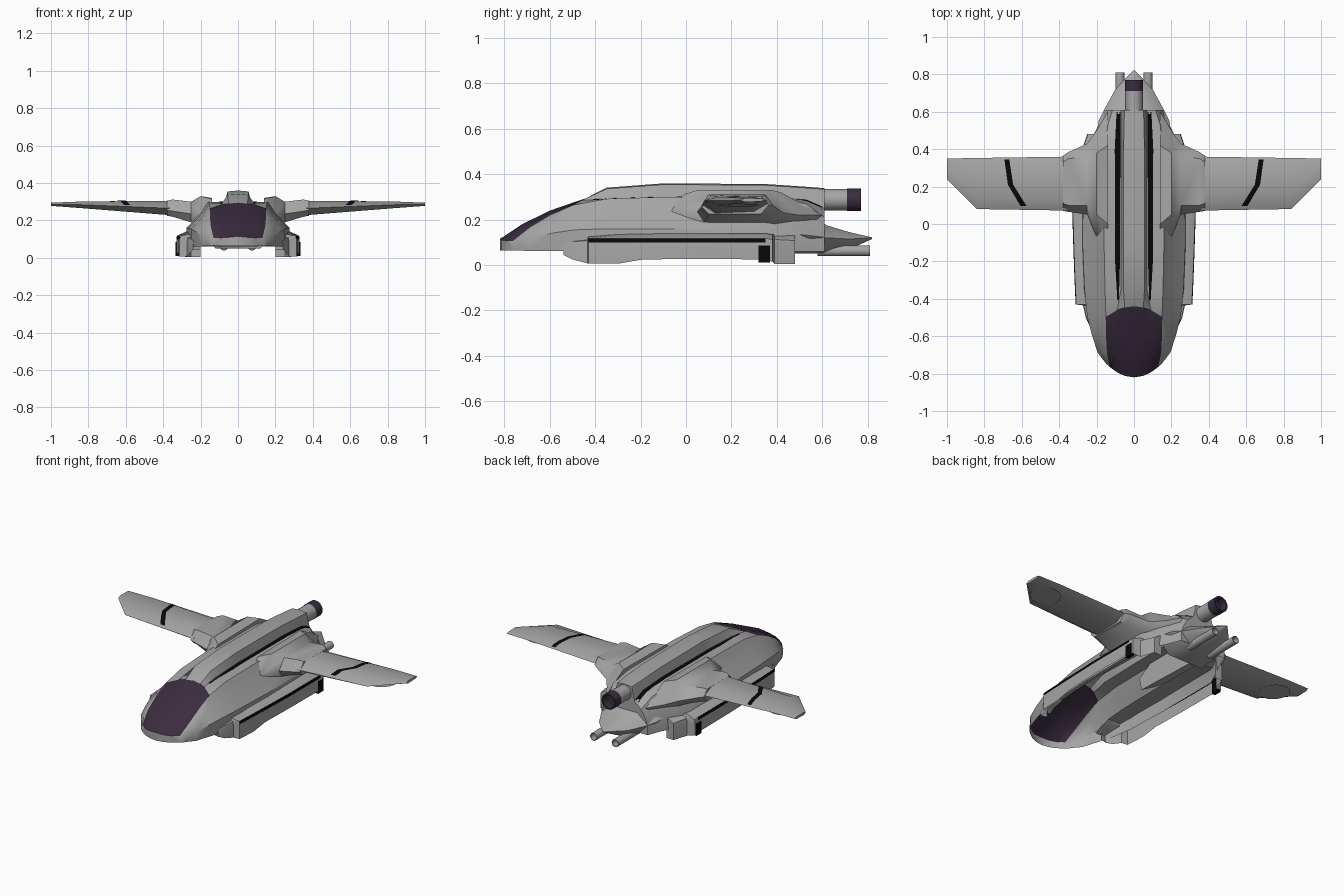
import bpy, bmesh, math
from mathutils import Vector
from mathutils.bvhtree import BVHTree

if "Cube" in bpy.data.objects:
    bpy.data.objects.remove(bpy.data.objects["Cube"])


def material(name, color):
    m = bpy.data.materials.new(name)
    m.diffuse_color = color
    m.use_nodes = True
    m.node_tree.nodes["Principled BSDF"].inputs["Base Color"].default_value = m.diffuse_color
    return m


GREY = material("hull_grey", (0.38, 0.38, 0.38, 1))
GLASS = material("dark_violet", (0.042, 0.025, 0.05, 1))
BLACK = material("black", (0.002, 0.002, 0.002, 1))


def finish(name, bm, mats=(GREY,), mirror=True, angle=30):
    """Turn a bmesh into a (mirrored) object with smooth shading by angle."""
    me = bpy.data.meshes.new(name)
    bm.to_mesh(me)
    bm.free()
    ob = bpy.data.objects.new(name, me)
    bpy.context.collection.objects.link(ob)
    for m in mats:
        me.materials.append(m)
    bpy.ops.object.select_all(action='DESELECT')
    ob.select_set(True)
    bpy.context.view_layer.objects.active = ob
    bpy.ops.object.shade_smooth_by_angle(angle=math.radians(angle))
    if mirror:
        mod = ob.modifiers.new("mirror", 'MIRROR')
        mod.merge_threshold = 0.0005
    return ob


def loft(name, rings, closed=False, caps=(), mat=GREY, painted=None, angle=35):
    """Skin a row of point rings; painted(i, j) picks faces for the material."""
    bm = bmesh.new()
    vs = [[bm.verts.new(p) for p in r] for r in rings]
    n = len(rings[0])
    for i in range(len(vs) - 1):
        for j in range(n if closed else n - 1):
            k = (j + 1) % n
            f = bm.faces.new((vs[i][j], vs[i][k], vs[i + 1][k], vs[i + 1][j]))
            if painted and painted(i, j):
                f.material_index = 1
    for c in caps:
        bm.faces.new(vs[c])
    bmesh.ops.remove_doubles(bm, verts=bm.verts, dist=0.0002)
    bmesh.ops.recalc_face_normals(bm, faces=bm.faces)
    tree = BVHTree.FromBMesh(bm)
    finish(name, bm, (GREY, mat), angle=angle)
    return tree


def drape(name, path, widths, tree, steps=12):
    """Black ribbon laid onto a surface from above."""
    bm = bmesh.new()
    prev = None
    for a in range(len(path) - 1):
        for s in range(steps + 1):
            t = s / steps
            x, y = (path[a][c] * (1 - t) + path[a + 1][c] * t for c in (0, 1))
            w = widths[a] * (1 - t) + widths[a + 1] * t
            row = []
            for dx in (-w / 2, w / 2):
                hit = tree.ray_cast(Vector((x + dx, y, 2)), Vector((0, 0, -1)))[0]
                if hit:
                    row.append(bm.verts.new(hit + Vector((0, 0, 0.003))))
            if prev and len(row) == 2:
                bm.faces.new((prev[0], prev[1], row[1], row[0]))
            prev = row if len(row) == 2 else None
    bmesh.ops.recalc_face_normals(bm, faces=bm.faces)
    if sum(f.normal.z for f in bm.faces) < 0:
        bmesh.ops.reverse_faces(bm, faces=bm.faces)
    finish(name, bm, (BLACK,))


def tube(name, x, z, r, y0, y1, mat=GREY, mirror=False, depth=0.05, sides=16):
    """Pipe along y with a hollow rear end."""
    bm = bmesh.new()
    prof = [(r, y0), (r, y1), (r * 0.82, y1), (r * 0.82, y1 - depth), (0.0005, y1 - depth)]
    rings = [[bm.verts.new((x + q * math.cos(2 * math.pi * i / sides), y,
                            z + q * math.sin(2 * math.pi * i / sides)))
              for i in range(sides)] for q, y in prof]
    for a, b in zip(rings, rings[1:]):
        for i in range(sides):
            k = (i + 1) % sides
            bm.faces.new((a[i], a[k], b[k], b[i]))
    bmesh.ops.recalc_face_normals(bm, faces=bm.faces)
    finish(name, bm, (mat,), mirror)


def box(name, loc, size, mat):
    bm = bmesh.new()
    bmesh.ops.create_cube(bm, size=1)
    for v in bm.verts:
        v.co = Vector(loc) + Vector(a * b for a, b in zip(v.co, size))
    finish(name, bm, (mat,))


# Hull: half sections (y, bow, x/z pairs from lower edge up to the spine), open below
sections = [
    (-0.82, 3.3, .14, .065, .15, .08, .143, .098, .13, .105, .09, .107, .05, .11),
    (-0.72, 1.5, .19, .062, .195, .12, .165, .15, .145, .165, .095, .172, .05, .176),
    (-0.60, 0.3, .22, .062, .225, .14, .185, .19, .15, .222, .10, .231, .05, .235),
    (-0.44, -2.5, .25, .062, .25, .155, .19, .22, .15, .265, .09, .285, .05, .29),
    (-0.35, 0, .27, .06, .265, .16, .19, .24, .155, .292, .07, .29, .056, .336),
    (-0.10, 0, .28, .06, .275, .16, .20, .24, .16, .30, .07, .297, .056, .355),
    (0.35, 0, .28, .06, .27, .16, .20, .24, .16, .30, .07, .297, .056, .352),
    (0.53, 0, .19, .06, .18, .14, .16, .21, .14, .27, .07, .285, .054, .34),
    (0.61, 0, .16, .06, .16, .12, .14, .17, .115, .21, .07, .25, .05, .334),
]
rings = []
for y, bow, *c in sections:
    pts = list(zip(c[::2], c[1::2]))
    pts.append((0, pts[-1][1] + 0.005))
    rings.append([(x, y + bow * min(x, .15) ** 2, z) for x, z in pts])
rings.insert(0, [(x, y, 0.065) for x, y, z in rings[0]])
rings.append([(0, y, z) for x, y, z in rings[-1]])
hull = loft("hull_with_windshield", rings, mat=GLASS,
            painted=lambda i, j: 1 <= i <= 3 and j >= 3)
drape("spine_stripe", [(.085, -.41), (.088, -.2), (.088, .4), (.082, .6)],
      [.008, .026, .03, .022], hull)

# Tail cone
loft("tail_cone", [[(0, y, t), (w * .55, y, t), (w, y, m), (w * .6, y, b), (0, y, b)]
                   for y, w, t, m, b in [(.45, .20, .24, .14, .05), (.55, .19, .22, .13, .05),
                                         (.62, .155, .175, .12, .055), (.72, .10, .145, .115, .07),
                                         (.82, .006, .122, .12, .115)]], angle=50)

# Dorsal boom, its exhaust, and the twin lower exhaust pipes
tube("dorsal_boom", 0, .288, .047, .5, .72)
tube("dorsal_exhaust", 0, .288, .049, .71, .77, GLASS)
tube("lower_exhaust", .075, .063, .024, .58, .81, mirror=True)

# Side nacelles with black side band, open below
nacelle = [(-.54, .24, .045, .07, .08), (-.50, .258, .025, .085, .105),
           (-.435, .272, .008, .09, .12), (-.43, .312, .008, .10, .125),
           (-.30, .318, .006, .10, .135), (-.19, .322, .025, .10, .138),
           (.05, .33, .027, .10, .14), (.35, .33, .025, .10, .14),
           (.38, .328, .015, .095, .135), (.39, .28, .005, .095, .14),
           (.48, .25, .004, .09, .135)]
rings = [[(w, y, b), (w, y, m), (w - .003, y, m + .018), (w - .05, y, t), (.17, y, t)]
         for y, w, b, m, t in nacelle]
rings.append([(.20, .48, z) for x, y, z in rings[-1]])
rings.insert(0, [(.20, -.53, z) for x, y, z in rings[0]])
loft("side_nacelle", rings, mat=BLACK, painted=lambda i, j: 4 <= i <= 7 and j == 1)
box("nacelle_vent", (.322, .345, .048), (.022, .05, .075), BLACK)


# Wing roots and wings: six-point sections (y, z) across x
def span(name, secs, caps):
    return loft(name, [[(x, c[k], c[k + 1]) for k in range(0, 12, 2)] for x, *c in secs],
                True, caps, angle=42)


span("wing_root", [
    (.14, -.12, .24, 0, .315, .42, .32, .60, .22, .50, .14, -.10, .16),
    (.20, -.07, .235, .05, .33, .38, .33, .50, .22, .42, .16, -.05, .18),
    (.25, .05, .235, .10, .30, .36, .30, .43, .23, .38, .19, .08, .19),
    (.35, .065, .25, .10, .312, .35, .31, .385, .26, .34, .22, .10, .22),
    (.38, .07, .255, .11, .305, .33, .302, .365, .265, .33, .225, .10, .225)], (0, -1))
wing = span("wing", [
    (.36, .072, .265, .13, .305, .29, .302, .36, .27, .30, .235, .13, .228),
    (.84, .08, .284, .14, .301, .29, .299, .353, .287, .30, .270, .14, .266),
    (1.0, .24, .286, .26, .295, .33, .294, .35, .288, .33, .280, .26, .278)], (0, -1))
drape("wing_stripe", [(.68, .345), (.66, .21), (.59, .095)], [.026, .028, .032], wing)

# Small intake beside each wing root
box("root_intake", (.20, -.07, .215), (.012, .03, .035), BLACK)

# Round panel under each wing tip
bm = bmesh.new()
bmesh.ops.create_circle(bm, cap_ends=True, segments=24, radius=.09)
for v in bm.verts:
    x, y = v.co.x + .85, v.co.y + .23
    v.co = (x, y, .263 + (x - .84) * .075)
bmesh.ops.reverse_faces(bm, faces=bm.faces)
finish("wing_tip_panel", bm)
